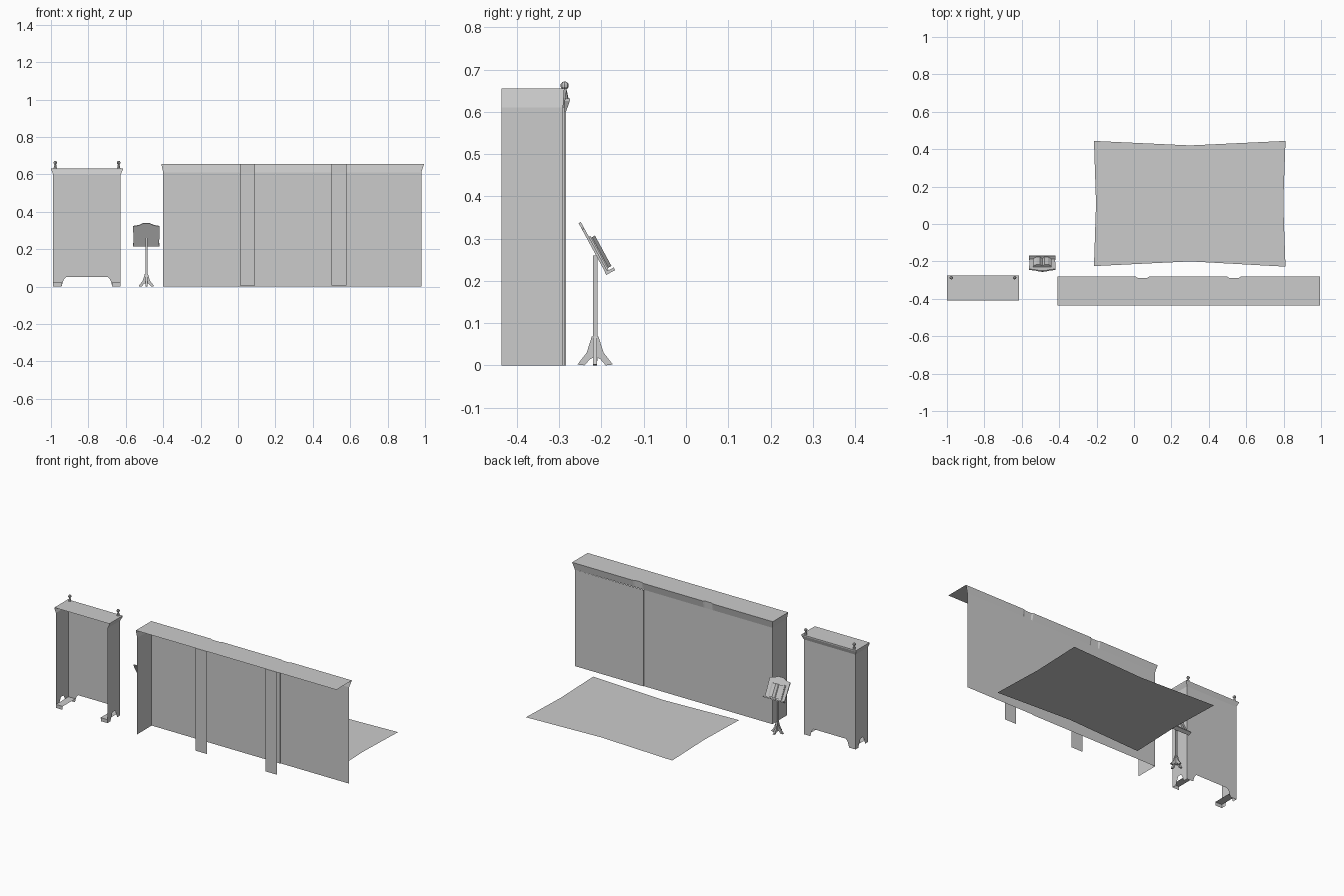
import bpy, bmesh, math
from mathutils import Matrix, Vector

cube = bpy.data.objects.get("Cube")
if cube:
    bpy.data.objects.remove(cube, do_unlink=True)

grey = bpy.data.materials.new("plain grey")
grey.use_nodes = True
grey.diffuse_color = (0.6, 0.6, 0.6, 1)
grey.node_tree.nodes["Principled BSDF"].inputs["Base Color"].default_value = (0.6, 0.6, 0.6, 1)


def finish(name, bm, matrix=None):
    if matrix:
        bm.transform(matrix)
    mesh = bpy.data.meshes.new(name)
    bm.to_mesh(mesh)
    bm.free()
    mesh.materials.append(grey)
    obj = bpy.data.objects.new(name, mesh)
    bpy.context.collection.objects.link(obj)
    return obj


def sheet(name, points, matrix=None):
    """One flat polygon."""
    bm = bmesh.new()
    bm.faces.new([bm.verts.new(p) for p in points])
    return finish(name, bm, matrix)


def loft(name, rows):
    """Open surface through rows of points."""
    bm = bmesh.new()
    rings = [[bm.verts.new(p) for p in row] for row in rows]
    for low, high in zip(rings, rings[1:]):
        for i in range(len(low) - 1):
            bm.faces.new((low[i + 1], low[i], high[i], high[i + 1]))
    return finish(name, bm)


def at(path, z):
    return [(x, y, z) for x, y in path]


def prism(name, outline, half, matrix):
    """Outline in local x-z, extruded both ways along local y."""
    bm = bmesh.new()
    face = bm.faces.new([bm.verts.new((x, -half, z)) for x, z in outline])
    new = bmesh.ops.extrude_face_region(bm, geom=[face])["geom"]
    bmesh.ops.translate(bm, vec=(0, 2 * half, 0),
                        verts=[v for v in new if isinstance(v, bmesh.types.BMVert)])
    bmesh.ops.recalc_face_normals(bm, faces=bm.faces)
    return finish(name, bm, matrix)


def box(name, size, centre, matrix=None):
    bm = bmesh.new()
    bmesh.ops.create_cube(bm, size=1)
    bm.transform(Matrix.Translation(centre) @ Matrix.Diagonal((*size, 1)))
    return finish(name, bm, matrix)


# Rug with slightly drawn-in edges
sheet("rug", [(-0.214, -0.225, 0.001), (0.3, -0.2, 0.001), (0.81, -0.228, 0.001), (0.798, 0.11, 0.001),
              (0.81, 0.444, 0.001), (0.3, 0.42, 0.001), (-0.214, 0.444, 0.001), (-0.203, 0.11, 0.001)])

# Wide bookcase: end and back walls flaring into a cornice notched behind the pilasters
front, back, lip = -0.437, -0.292, -0.282
stations = [0.01, 0.08, 0.5, 0.57]
wall = [(-0.4, front), (-0.4, back)] + [(x, back) for x in stations[:3]]
wall += [(0.5, back + 0.004), (0.57, back + 0.004), (0.98, back + 0.004)]
loft("wide_case_walls", [at(wall, 0), at(wall, 0.61)])
low = [(-0.4, front), (-0.4, back)]
high = [(-0.41, front), (-0.41, lip)]
for a, b in (stations[:2], stations[2:]):
    low += [(x, back) for x in (a, a + 0.01, b - 0.01, b)]
    high += [(a, lip), (a + 0.01, back + 0.003), (b - 0.01, back + 0.003), (b, lip)]
low.append((0.98, back + 0.004))
high.append((0.995, lip))
loft("wide_case_cornice", [at(low, 0.61), at(high, 0.655)])
sheet("wide_case_top", at([(0.995, front)] + high[:0:-1] + [(-0.41, front)], 0.655)[::-1])
for x in (0.01, 0.5):
    sheet("pilaster", [(x, front, 0.006), (x + 0.08, front, 0.006),
                       (x + 0.08, front, 0.655), (x, front, 0.655)])

# Narrow bookcase: walls, flared cornice and top
left, right, near, far = -0.988, -0.627, -0.41, -0.284
walls = [(left, near), (left, far), (right, far), (right, near)]
rim = [(-0.999, near), (-0.999, -0.275), (-0.615, -0.275), (-0.615, near)]
loft("narrow_case_walls", [at(walls, 0.05), at(walls, 0.6), at(rim, 0.625), at(rim, 0.632)])
sheet("narrow_case_top", at(rim, 0.632)[::-1])

# Bracket feet and finials of the narrow bookcase
for x, s in ((left, 1), (right, -1)):
    for y in (near, far):
        profile = [(0, 0), (0.045, 0), (0.05, 0.02), (0.055, 0.035), (0.068, 0.05), (0, 0.05)]
        if y == near:
            profile = [(0, 0), (0.045, 0), (0.048, 0.022), (0, 0.022)]
        sheet("foot_bracket", [(x + s * u, y, z) for u, z in profile])
        d = 1 if y == near else -1
        sheet("foot_side", [(x, y, 0), (x, y + d * 0.03, 0), (x, y + d * 0.035, 0.02),
                            (x, y + d * 0.05, 0.05), (x, y, 0.05)])
    sheet("foot_shelf", [(x, near, 0.022), (x + s * 0.048, near, 0.022),
                         (x + s * 0.048, far, 0.022), (x, far, 0.022)])
    bm = bmesh.new()
    bmesh.ops.create_uvsphere(bm, u_segments=8, v_segments=5, radius=0.01,
                              matrix=Matrix.Translation((x + s * 0.011, -0.287, 0.662)))
    bmesh.ops.create_cone(bm, cap_ends=True, segments=8, radius1=0.009, radius2=0.004, depth=0.024,
                          matrix=Matrix.Translation((x + s * 0.011, -0.287, 0.643)))
    finish("finial", bm)

# Lectern post and four splayed feet
stand = Matrix.Translation((-0.49, -0.215, 0))
box("lectern_post", (0.011, 0.011, 0.25), (0, 0, 0.135), stand)
for k in range(4):
    prism("lectern_foot", [(0, 0.068), (0.008, 0.068), (0.02, 0.03), (0.042, 0.002),
                           (0.025, 0), (0.012, 0.015), (0, 0.02)],
          0.005, stand @ Matrix.Rotation(k * math.pi / 2, 4, "Z"))

# Tilted desk with arched top, ledge and open book
slope = Vector((0, -0.064, 0.118))
tilt = Matrix.Translation((-0.49, -0.187, 0.219)) @ Matrix.Rotation(math.atan2(0.064, 0.118), 4, "X")
prism("lectern_desk", [(-0.068, 0), (0.068, 0), (0.071, 0.118), (0.04, 0.124), (0.018, slope.length + 0.001),
                       (-0.018, slope.length + 0.001), (-0.04, 0.124), (-0.071, 0.118)], 0.003, tilt)
box("lectern_ledge", (0.142, 0.024, 0.007), (0, 0.008, 0), tilt)
box("book_cover", (0.098, 0.004, 0.09), (0, 0.005, 0.05), tilt)
for s in (-1, 1):
    pages = [(0, 0.007), (s * 0.012, 0.017), (s * 0.03, 0.017), (s * 0.045, 0.009), (s * 0.045, 0.006), (0, 0.006)]
    upright = Matrix.Translation((0, 0, 0.05)) @ Matrix(((1, 0, 0, 0), (0, 0, 1, 0), (0, 1, 0, 0), (0, 0, 0, 1)))
    prism("book_pages", pages, 0.041, tilt @ upright)
